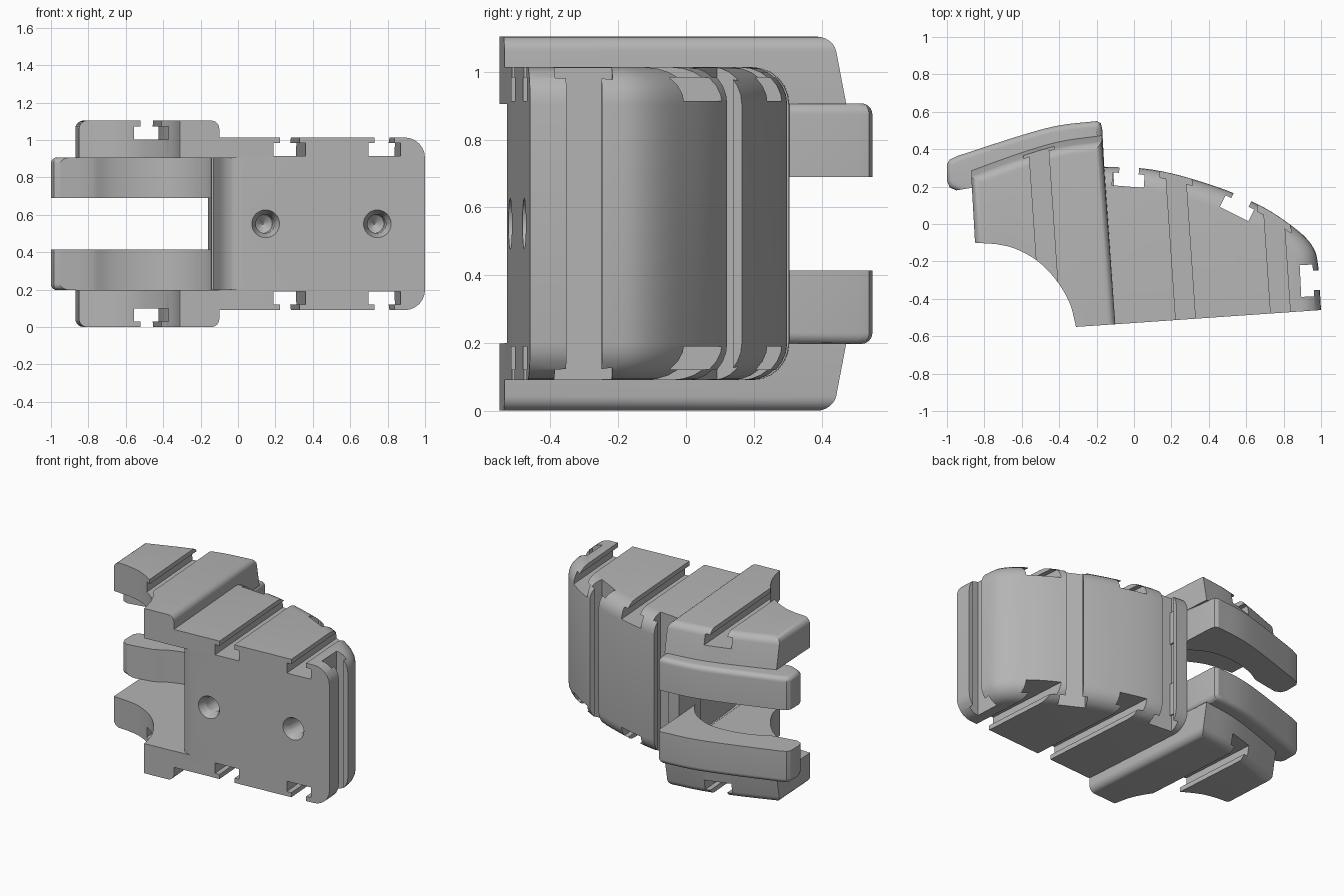
import bpy, bmesh, math
from mathutils import Vector, Matrix

cube = bpy.data.objects.get("Cube")
if cube:
    bpy.data.objects.remove(cube)

MID = 0.552  # mirror plane height
grey = bpy.data.materials.new("plain grey")
grey.use_nodes = True
tone = (0.46, 0.46, 0.46, 1)
grey.diffuse_color = tone
grey.node_tree.nodes["Principled BSDF"].inputs["Base Color"].default_value = tone


def smooth_path(pts, steps=5):
    """Catmull-Rom curve through the points."""
    p = [Vector(q) for q in pts]
    p = [2 * p[0] - p[1]] + p + [2 * p[-1] - p[-2]]
    out = []
    for i in range(1, len(p) - 2):
        a, b, c, d = p[i - 1:i + 3]
        for k in range(steps):
            t = k / steps
            out.append(0.5 * (2 * b + (c - a) * t + (2 * a - 5 * b + 4 * c - d) * t * t
                              + (3 * b - a - 3 * c + d) * t ** 3))
    return [tuple(v) for v in out] + [tuple(pts[-1])]


def finish(bm, name):
    bmesh.ops.recalc_face_normals(bm, faces=bm.faces)
    mesh = bpy.data.meshes.new(name)
    bm.to_mesh(mesh)
    bm.free()
    ob = bpy.data.objects.new(name, mesh)
    bpy.context.collection.objects.link(ob)
    mesh.materials.append(grey)
    return ob


def prism(name, soft, hard, z0, z1, radius=0, round_at=()):
    """Extrude an outline; the soft run of it is rounded over at given heights."""
    pts = soft + hard
    bm = bmesh.new()
    low = [bm.verts.new((x, y, z0)) for x, y in pts]
    high = [bm.verts.new((x, y, z1)) for x, y in pts]
    n = len(pts)
    bm.faces.new(low)
    bm.faces.new(high)
    for i in range(n):
        j = (i + 1) % n
        bm.faces.new((low[i], low[j], high[j], high[i]))
    edges = []
    for z, ring in ((z0, low), (z1, high)):
        if z in round_at:
            edges += [bm.edges.get((ring[i], ring[i + 1])) for i in range(len(soft) - 1)]
    bmesh.ops.recalc_face_normals(bm, faces=bm.faces)
    if edges:
        bmesh.ops.bevel(bm, geom=edges, offset=radius, segments=6, profile=0.5,
                        affect='EDGES', clamp_overlap=True)
        bmesh.ops.remove_doubles(bm, verts=bm.verts, dist=0.0002)
    return finish(bm, name)


def box(point, normal, along, width, depth0, depth1, length=3):
    """Box sunk from depth0 to depth1 below a surface point."""
    n, a = Vector(normal).normalized(), Vector(along).normalized()
    side = n.cross(a)
    m = Matrix((side * width, a * length, n * (depth1 - depth0))).transposed().to_4x4()
    m.translation = Vector(point) - n * (depth0 + depth1) / 2
    bm = bmesh.new()
    bmesh.ops.create_cube(bm, size=1, matrix=m)
    return finish(bm, "cutter")


def volume(mesh):
    bm = bmesh.new()
    bm.from_mesh(mesh)
    v = abs(bm.calc_volume())
    bm.free()
    return v


def cut(target, cutters):
    """Subtract each cutter, taking the first solver that gives a sound result."""
    for c in cutters:
        c.hide_render = True
        before = volume(target.data)
        mod = target.modifiers.new("cut", 'BOOLEAN')
        mod.operation, mod.object = 'DIFFERENCE', c
        for solver, own in (('EXACT', False), ('MANIFOLD', False), ('EXACT', True), ('FLOAT', False)):
            mod.solver, mod.use_self = solver, own
            bpy.context.view_layer.update()
            graph = bpy.context.evaluated_depsgraph_get()
            mesh = bpy.data.meshes.new_from_object(target.evaluated_get(graph))
            if 0.7 * before < volume(mesh) < 0.99999 * before:
                target.data = mesh
                break
        target.modifiers.remove(mod)
        bpy.data.objects.remove(c)


def t_slot(target, point, normal, along):
    cut(target, [box(point, normal, along, 0.17, 0.031, 0.1),
                 box(point, normal, along, 0.105, -0.12, 0.05)])


def mirrored(ob, name):
    """Copy of a part reflected in the middle plane."""
    twin = ob.copy()
    twin.data = ob.data.copy()
    twin.name = twin.data.name = name
    twin.data.transform(Matrix.Translation((0, 0, 2 * MID)) @ Matrix.Diagonal((1, 1, -1, 1)))
    twin.data.flip_normals()
    bpy.context.collection.objects.link(twin)
    return twin


FRONT = (0.068, -1, 0)
UP = (0, 0, 1)

# Main block: curved back and end, flat front
back = smooth_path([(-0.16, 0.305), (0.05, 0.297), (0.25, 0.258), (0.5, 0.178), (0.7, 0.085),
                    (0.83, 0.0), (0.92, -0.075), (0.97, -0.15), (0.987, -0.24)], 4)
body = prism("main_block", back + [(1.0, -0.46)], [(-0.1, -0.536)],
             0.09, 1.014, 0.11, (0.09, 1.014))

# Grip recess at the mouth side, rolling over into the front
wall = smooth_path([(-0.13, 0.05), (-0.115, -0.15), (-0.095, -0.36), (-0.075, -0.45),
                    (-0.045, -0.5), (-0.01, -0.521), (0.03, -0.53)], 4)
recess = prism("cutter", wall, [(0.03, -0.6), (-0.5, -0.6), (-0.5, 0.05)], 0.2, 0.905)
cut(body, [recess])

# Slots across the top and underside, then down the back and end
for x in (0.275, 0.785):
    for z, up in ((1.014, 1), (0.09, -1)):
        t_slot(body, (x, -0.5, z), (0, 0, up), FRONT)
for x, y, nx, ny in ((-0.025, 0.3, 0.08, 1), (0.58, 0.143, 0.45, 0.9), (0.99, -0.3, 1, 0.05)):
    t_slot(body, (x, y, MID), (nx, ny, 0), UP)

# Countersunk screw holes in the front
for x in (0.148, 0.745):
    spot = Vector((x, -0.536 + 0.068 * (x + 0.1), MID))
    inward = -Vector(FRONT).normalized()
    turn = inward.to_track_quat('Z', 'Y').to_matrix().to_4x4()
    for r1, r2, d0, d1 in ((0.075, 0.05, -0.001, 0.05), (0.05, 0.05, 0.03, 0.2), (0.05, 0.005, 0.199, 0.24)):
        bm = bmesh.new()
        bmesh.ops.create_cone(bm, cap_ends=True, segments=32, radius1=r1, radius2=r2, depth=d1 - d0,
                              matrix=Matrix.Translation(spot + inward * (d0 + d1) / 2) @ turn)
        cut(body, [finish(bm, "cutter")])

# Outer jaws, above and below the mouth, leaning in at the back
jaw_back = [(-0.85, -0.1)]
jaw_back += smooth_path([(-0.87, 0.285), (-0.62, 0.375), (-0.4, 0.44), (-0.172, 0.473)])
jaw_back += [(-0.1, -0.536)]
jaw_front = smooth_path([(-0.31, -0.55), (-0.345, -0.42), (-0.42, -0.295), (-0.52, -0.195),
                         (-0.64, -0.13), (-0.74, -0.107)])
upper_jaw = prism("upper_jaw", jaw_back, jaw_front, 0.905, 1.104, 0.05, (1.104,))
for v in upper_jaw.data.vertices:
    if v.co.y > 0.2:
        v.co.y -= 0.19 * (v.co.z - 0.905)
t_slot(upper_jaw, (-0.465, -0.25, 1.104), (0, 0, 1), FRONT)

# Inner crescent pads bordering the open mouth
pad_back = [(-0.95, 0.18), (-0.985, 0.195), (-1.0, 0.23), (-1.0, 0.32), (-0.985, 0.345)]
pad_back += smooth_path([(-0.94, 0.365), (-0.6, 0.475), (-0.4, 0.527), (-0.2, 0.55)])
pad_back += [(-0.178, 0.54), (-0.17, 0.51), (-0.158, 0.29)]
pad_front = [(-0.11, 0.28), (-0.1, 0.05)]
pad_front += smooth_path([(-0.13, 0.05), (-0.16, 0.14), (-0.24, 0.23), (-0.37, 0.295),
                          (-0.52, 0.3), (-0.67, 0.265), (-0.775, 0.21)])
pad_front += [(-0.86, 0.195)]
upper_pad = prism("upper_pad", pad_back, pad_front, 0.69, 0.907, 0.035, (0.907,))

parts = [body, upper_jaw, upper_pad,
         mirrored(upper_jaw, "lower_jaw"), mirrored(upper_pad, "lower_pad")]

# Smooth curved faces, keep edges crisp
bpy.ops.object.select_all(action='DESELECT')
for ob in parts:
    ob.select_set(True)
bpy.context.view_layer.objects.active = body
bpy.ops.object.shade_smooth_by_angle(angle=math.radians(30))
